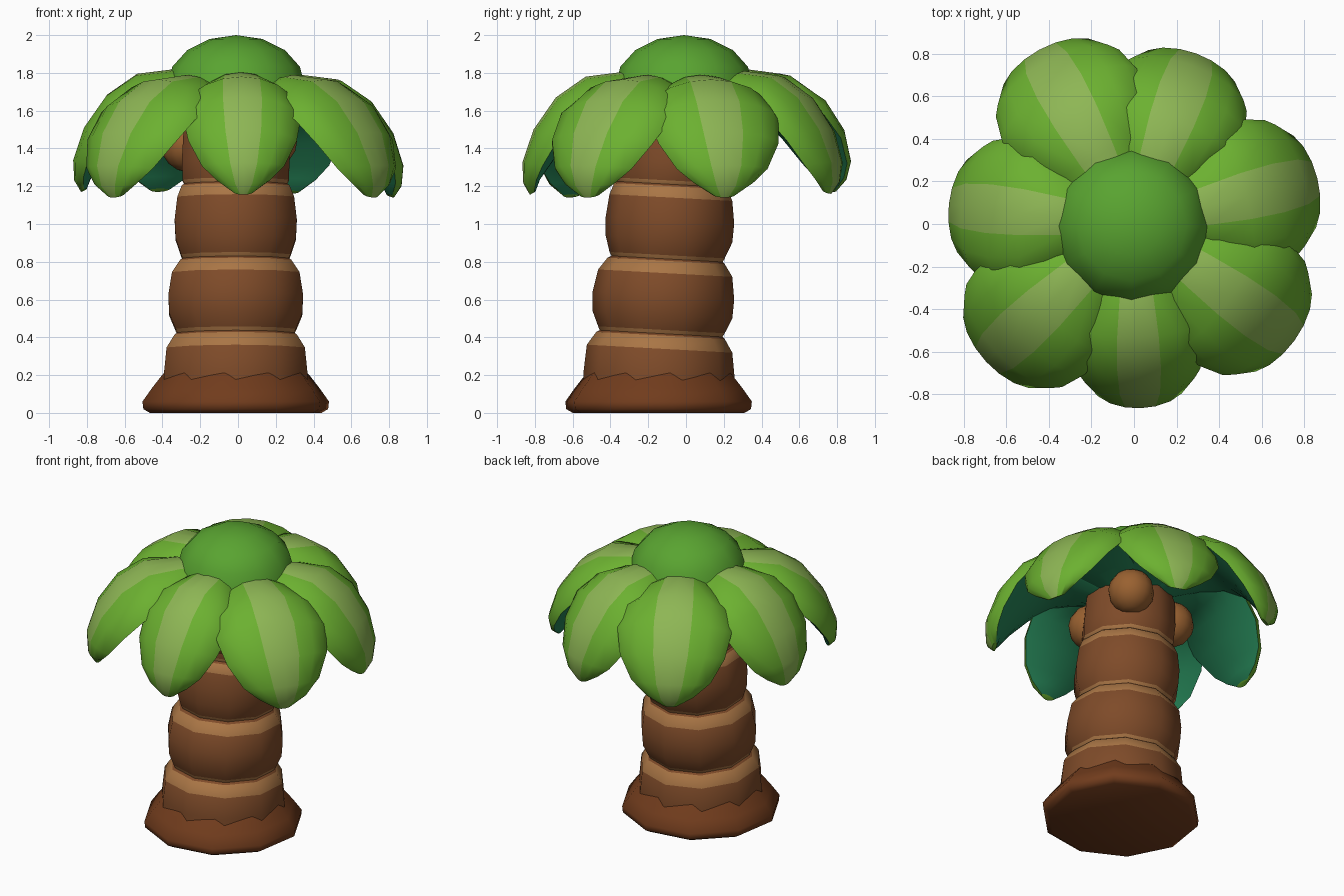
import bpy, bmesh
from math import sin, cos, pi, radians
from mathutils import Vector, Matrix

if "Cube" in bpy.data.objects:
    bpy.data.objects.remove(bpy.data.objects["Cube"])


def material(name, rgb):
    m = bpy.data.materials.new(name)
    m.diffuse_color = (*rgb, 1)
    m.use_nodes = True
    m.node_tree.nodes["Principled BSDF"].inputs["Base Color"].default_value = m.diffuse_color
    return m


BARK = material("bark", (0.21, 0.07, 0.022))
TAN = material("bark_light", (0.40, 0.18, 0.06))
ROOT = material("root_brown", (0.165, 0.045, 0.012))
NUT = material("nut_brown", (0.32, 0.12, 0.03))
LEAF = material("leaf_green", (0.15, 0.44, 0.03))
STRIPE = material("leaf_stripe", (0.27, 0.47, 0.09))
UNDER = material("leaf_underside", (0.02, 0.24, 0.10))
CAP = material("crown_green", (0.10, 0.37, 0.03))


def finish(name, bm, mats, angle=50):
    bmesh.ops.recalc_face_normals(bm, faces=bm.faces)
    me = bpy.data.meshes.new(name)
    bm.to_mesh(me)
    bm.free()
    for m in mats:
        me.materials.append(m)
    ob = bpy.data.objects.new(name, me)
    bpy.context.collection.objects.link(ob)
    bpy.ops.object.select_all(action='DESELECT')
    ob.select_set(True)
    bpy.context.view_layer.objects.active = ob
    bpy.ops.object.shade_smooth_by_angle(angle=radians(angle))
    return ob


def loft(name, rings, mats, phase, tilt=0.0, sides=10, angle=50):
    """Rings are (z, radius, centre y, material index of the band above)."""
    bm = bmesh.new()
    loops = []
    for z, r, cy, _ in rings:
        loop = []
        for i in range(sides):
            a = phase + 2 * pi * i / sides
            loop.append(bm.verts.new((r * cos(a) - 0.012, cy + r * sin(a),
                                      z - tilt * r * sin(a))))
        loops.append(loop)
    for k in range(len(rings) - 1):
        for i in range(sides):
            j = (i + 1) % sides
            f = bm.faces.new((loops[k][i], loops[k][j], loops[k + 1][j], loops[k + 1][i]))
            f.material_index = rings[k][3]
    bm.faces.new(loops[0][::-1])
    bm.faces.new(loops[-1])
    return finish(name, bm, mats, angle)


# Leaning trunk with bulging segments and light bands at the seams
loft("trunk", [
    (0.03, 0.40, -0.145, 0), (0.20, 0.40, -0.142, 0), (0.34, 0.385, -0.14, 1),
    (0.41, 0.34, -0.135, 0), (0.42, 0.325, -0.132, 1), (0.44, 0.335, -0.13, 0),
    (0.52, 0.37, -0.125, 0), (0.62, 0.375, -0.12, 0), (0.74, 0.355, -0.11, 1),
    (0.805, 0.31, -0.105, 0), (0.815, 0.295, -0.10, 1), (0.835, 0.305, -0.10, 0),
    (0.92, 0.335, -0.09, 0), (1.02, 0.34, -0.085, 0), (1.14, 0.325, -0.08, 1),
    (1.20, 0.30, -0.08, 0), (1.21, 0.285, -0.08, 1), (1.23, 0.295, -0.075, 0),
    (1.33, 0.30, -0.065, 0), (1.50, 0.29, -0.055, 0), (1.66, 0.23, -0.045, 0),
], (BARK, TAN), pi / 2, tilt=0.055)

# Flared root skirt, rotated against the trunk so the seam zigzags
loft("root_skirt", [
    (0.0, 0.46, -0.145, 0), (0.02, 0.495, -0.145, 0), (0.06, 0.50, -0.145, 0),
    (0.13, 0.45, -0.145, 0), (0.20, 0.395, -0.145, 0), (0.27, 0.33, -0.14, 0),
], (ROOT,), radians(45), angle=60)

# Puffy drooping leaf: stations are (radius, ridge z, half width, puff height)
STATIONS = [(0.08, 1.74, 0.15, 0.19), (0.34, 1.79, 0.275, 0.18), (0.54, 1.765, 0.34, 0.165),
            (0.70, 1.655, 0.36, 0.15), (0.82, 1.485, 0.33, 0.13), (0.88, 1.31, 0.25, 0.10),
            (0.875, 1.20, 0.16, 0.065), (0.84, 1.14, 0.06, 0.025)]
US = (-1, -0.9, -0.65, -0.33, 0, 0.33, 0.65, 0.9, 1)


def leaf(name, angle, dz, reach=1.0, width=1.0):
    bm = bmesh.new()
    top, low = [], []
    n = len(STATIONS)
    for k, (r, z, w, h) in enumerate(STATIONS):
        a, b = STATIONS[max(k - 1, 0)], STATIONS[min(k + 1, n - 1)]
        t = Vector((b[0] - a[0], 0, b[1] - a[1])).normalized()
        normal = Vector((-t.z, 0, t.x))
        edge = Vector((r * reach, 0, z + dz)) - normal * h
        row, under = [], []
        for u in US:
            side = Vector((0, w * width * u, 0))
            v = bm.verts.new(edge + side + normal * h * (1 - u * u) ** 0.6)
            row.append(v)
            under.append(v if abs(u) == 1 else
                         bm.verts.new(edge + side - normal * 0.4 * h * (1 - u * u)))
        top.append(row)
        low.append(under)
    for k in range(n - 1):
        for i in range(len(US) - 1):
            f = bm.faces.new((top[k][i], top[k][i + 1], top[k + 1][i + 1], top[k + 1][i]))
            f.material_index = 1 if i in (3, 4) else 0
            g = bm.faces.new((low[k][i], low[k + 1][i], low[k + 1][i + 1], low[k][i + 1]))
            g.material_index = 2
    for k in (0, n - 1):
        bm.faces.new(top[k] + low[k][-2:0:-1])
    bm.transform(Matrix.Rotation(radians(angle), 4, 'Z'))
    finish(name, bm, (LEAF, STRIPE, UNDER))


# Seven leaves: angle, lift, reach, width
for i, args in enumerate([(272, 0.015, 0.985, 0.87), (324, 0.0, 1.06, 1.0), (14, 0.0, 1.01, 0.99),
                          (70, 0.02, 0.97, 0.96), (118.5, 0.03, 1.06, 1.0),
                          (174, 0.03, 0.995, 0.97), (223, 0.0, 1.08, 1.0)]):
    leaf(f"leaf_{i + 1}", *args)


def ball(name, loc, radii, mat, cut=None):
    bm = bmesh.new()
    bmesh.ops.create_uvsphere(bm, u_segments=12, v_segments=8, radius=1)
    if cut is not None:
        bmesh.ops.delete(bm, geom=[v for v in bm.verts if v.co.z < cut], context='VERTS')
    bm.transform(Matrix.Translation(loc) @ Matrix.Diagonal((*radii, 1)))
    finish(name, bm, (mat,), 60)


# Crown dome and the three nuts hanging under the leaves
ball("crown_dome", (-0.01, -0.01, 1.73), (0.365, 0.365, 0.27), CAP, cut=-0.1)
for i, (ang, z) in enumerate(((53, 1.44), (160, 1.42), (287, 1.43))):
    a = radians(ang)
    ball(f"nut_{i + 1}", (0.28 * cos(a), -0.05 + 0.28 * sin(a), z),
         (0.145, 0.145, 0.145), NUT)
